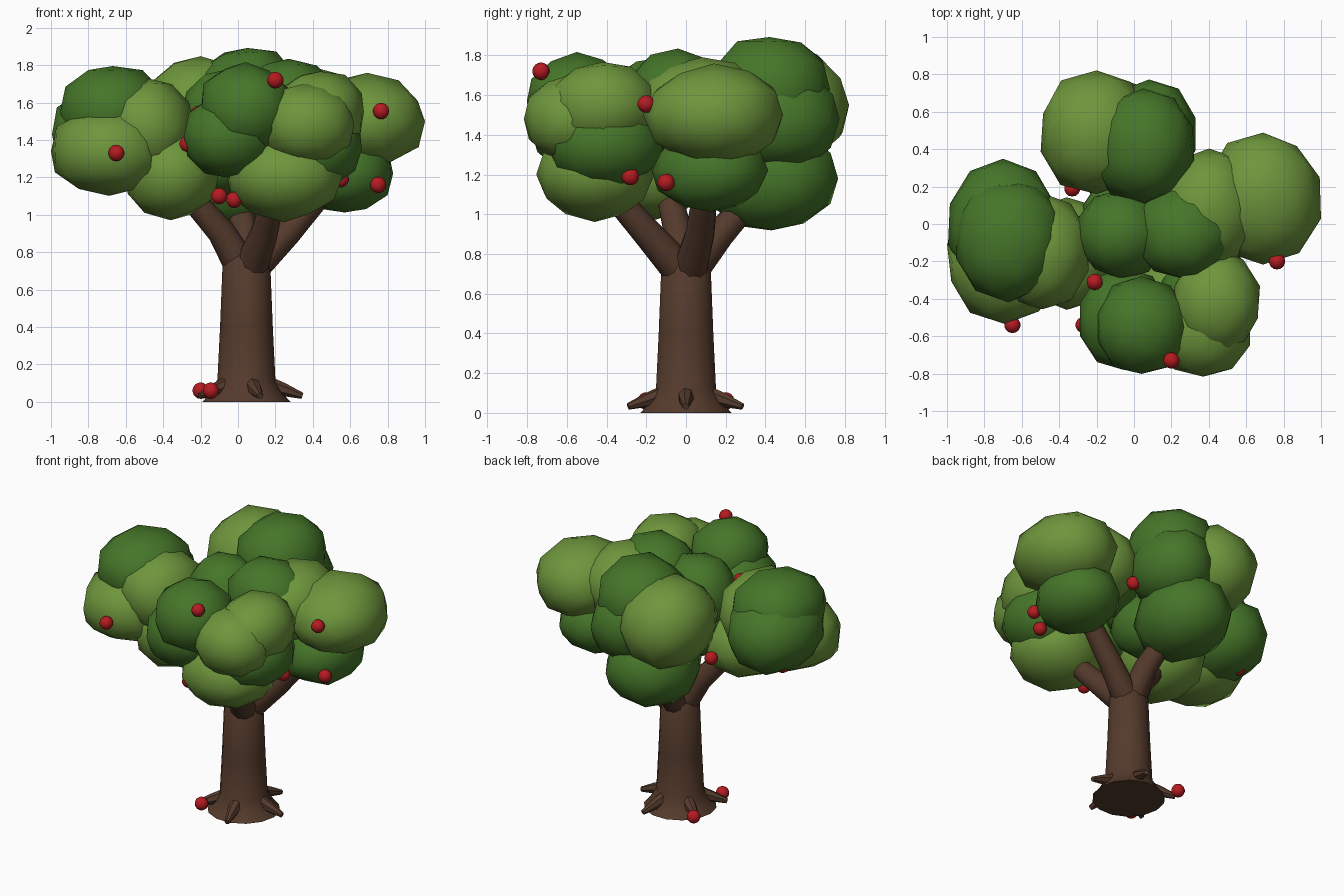
import bpy, bmesh, math, random
from mathutils import Vector

if "Cube" in bpy.data.objects:
    bpy.data.objects.remove(bpy.data.objects["Cube"])

random.seed(4)


def material(name, rgb):
    m = bpy.data.materials.new(name)
    m.diffuse_color = (*rgb, 1)
    m.use_nodes = True
    m.node_tree.nodes["Principled BSDF"].inputs["Base Color"].default_value = m.diffuse_color
    return m


DARK = material("dark_green", (0.06, 0.18, 0.022))
LIGHT = material("light_green", (0.155, 0.305, 0.045))
BARK = material("bark_brown", (0.09, 0.043, 0.025))
RED = material("apple_red", (0.46, 0.011, 0.015))


def finish(bm, name, mat, angle):
    bmesh.ops.recalc_face_normals(bm, faces=bm.faces)
    me = bpy.data.meshes.new(name)
    bm.to_mesh(me)
    bm.free()
    ob = bpy.data.objects.new(name, me)
    bpy.context.collection.objects.link(ob)
    me.materials.append(mat)
    bpy.ops.object.select_all(action='DESELECT')
    ob.select_set(True)
    bpy.context.view_layer.objects.active = ob
    bpy.ops.object.shade_smooth_by_angle(angle=math.radians(angle))
    return ob


def tube(name, path, radii, sides, mat=BARK, flat=False):
    """Capped tube along a path; flat keeps every ring horizontal."""
    bm = bmesh.new()
    pts = [Vector(p) for p in path]
    rings = []
    for i, p in enumerate(pts):
        d = Vector((0, 0, 1)) if flat else pts[min(i + 1, len(pts) - 1)] - pts[max(i - 1, 0)]
        q = d.to_track_quat('Z', 'Y')
        rings.append([bm.verts.new(p + q @ Vector((radii[i] * math.cos(a), radii[i] * math.sin(a), 0)))
                      for a in (2 * math.pi * k / sides for k in range(sides))])
    for a, b in zip(rings, rings[1:]):
        for k in range(sides):
            bm.faces.new((a[k], a[(k + 1) % sides], b[(k + 1) % sides], b[k]))
    bm.faces.new(rings[0])
    bm.faces.new(rings[-1])
    return finish(bm, name, mat, 40)


def clump(name, mat, centre, size):
    """Faceted, slightly boxy leaf ball with gentle lumps."""
    bm = bmesh.new()
    bmesh.ops.create_icosphere(bm, subdivisions=2, radius=1)
    for v in bm.verts:
        n = v.co.normalized()
        boxy = sum(abs(c) ** 2.15 for c in n) ** (-1 / 2.15)
        r = boxy * random.uniform(0.96, 1.04)
        v.co = Vector(centre) + Vector([n[i] * r * size[i] for i in range(3)])
    return finish(bm, name, mat, 60)


# Trunk with flared foot
X = 0.045
trunk_profile = [(0, 0.235), (0.045, 0.195), (0.12, 0.155), (0.4, 0.141), (0.75, 0.127), (0.8, 0.09)]
tube("trunk", [(X, 0, z) for z, r in trunk_profile], [r for z, r in trunk_profile], 14, flat=True)

# Roots around the foot
for i, deg in enumerate((0, 72, 146, 214, 284)):
    a = math.radians(deg)
    path = [(X + r * math.cos(a), r * math.sin(a), z) for r, z in ((0.1, 0.1), (0.2, 0.065), (0.3, 0.032))]
    tube("root_%d" % (i + 1), path, [0.045, 0.036, 0.017], 7)

# Branches spreading from the top of the trunk
branches = {
    "left": [(0.02, 0, 0.72), (-0.09, -0.04, 0.91), (-0.3, -0.1, 1.15)],
    "right": [(0.08, 0.02, 0.72), (0.26, 0.07, 0.9), (0.47, 0.1, 1.14)],
    "front": [(0.07, -0.03, 0.72), (0.14, -0.19, 0.9), (0.2, -0.4, 1.14)],
    "back": [(0.04, 0.03, 0.72), (0.04, 0.17, 0.9), (-0.02, 0.38, 1.14)],
}
for side, path in branches.items():
    tube("branch_" + side, path, [0.09, 0.075, 0.062], 10)

# Leaf clumps, grouped by branch
D, L = DARK, LIGHT
for name, mat, centre, size in [
    ("left_top", D, (-0.67, -0.08, 1.55), (0.29, 0.33, 0.25)),
    ("left_back", D, (-0.7, 0.0, 1.43), (0.3, 0.35, 0.26)),
    ("left_low", L, (-0.69, -0.21, 1.34), (0.31, 0.32, 0.24)),
    ("left_inner", L, (-0.49, -0.15, 1.47), (0.25, 0.31, 0.26)),
    ("left_under", L, (-0.36, -0.16, 1.22), (0.26, 0.3, 0.24)),
    ("back_light", L, (-0.2, 0.49, 1.55), (0.31, 0.33, 0.29)),
    ("back_top", D, (0.05, 0.42, 1.63), (0.28, 0.31, 0.27)),
    ("back_inner", D, (0.08, 0.48, 1.48), (0.26, 0.29, 0.26)),
    ("back_under", D, (-0.05, 0.43, 1.18), (0.29, 0.33, 0.27)),
    ("right_outer", L, (0.69, 0.14, 1.5), (0.31, 0.345, 0.25)),
    ("right_mid", L, (0.4, 0.08, 1.53), (0.26, 0.32, 0.26)),
    ("right_inner", D, (0.27, -0.04, 1.56), (0.28, 0.26, 0.27)),
    ("right_under", D, (0.57, 0.12, 1.22), (0.26, 0.29, 0.21)),
    ("centre", D, (-0.07, -0.05, 1.52), (0.24, 0.24, 0.26)),
    ("centre_under", D, (-0.07, 0.03, 1.3), (0.21, 0.23, 0.2)),
    ("front_top", D, (0.04, -0.55, 1.57), (0.25, 0.26, 0.24)),
    ("front_light", L, (0.37, -0.57, 1.48), (0.26, 0.25, 0.22)),
    ("front_light_back", L, (0.44, -0.42, 1.55), (0.24, 0.28, 0.22)),
    ("front_low", L, (0.25, -0.46, 1.2), (0.31, 0.29, 0.23)),
    ("front_left", D, (-0.05, -0.51, 1.42), (0.24, 0.27, 0.23)),
    ("front_right", D, (0.4, -0.41, 1.35), (0.27, 0.3, 0.22)),
]:
    clump("leaves_" + name, mat, centre, size)

# Apples in the crown and on the ground
apples = [(-0.65, -0.54, 1.33), (-0.27, -0.54, 1.38), (0.2, -0.73, 1.72), (0.765, -0.2, 1.555),
          (0.75, -0.1, 1.16), (0.55, -0.28, 1.19), (-0.1, -0.3, 1.1), (-0.02, -0.52, 1.08),
          (-0.21, -0.31, 1.54), (-0.33, 0.19, 1.21), (0.29, 0.34, 1.35), (-0.81, 0.08, 1.24),
          (-0.145, -0.2, 0.06), (-0.2, 0.2, 0.06)]
for i, p in enumerate(apples):
    bm = bmesh.new()
    bmesh.ops.create_uvsphere(bm, u_segments=14, v_segments=9, radius=0.044)
    bmesh.ops.translate(bm, verts=bm.verts, vec=p)
    finish(bm, "apple_%d" % (i + 1), RED, 60)
